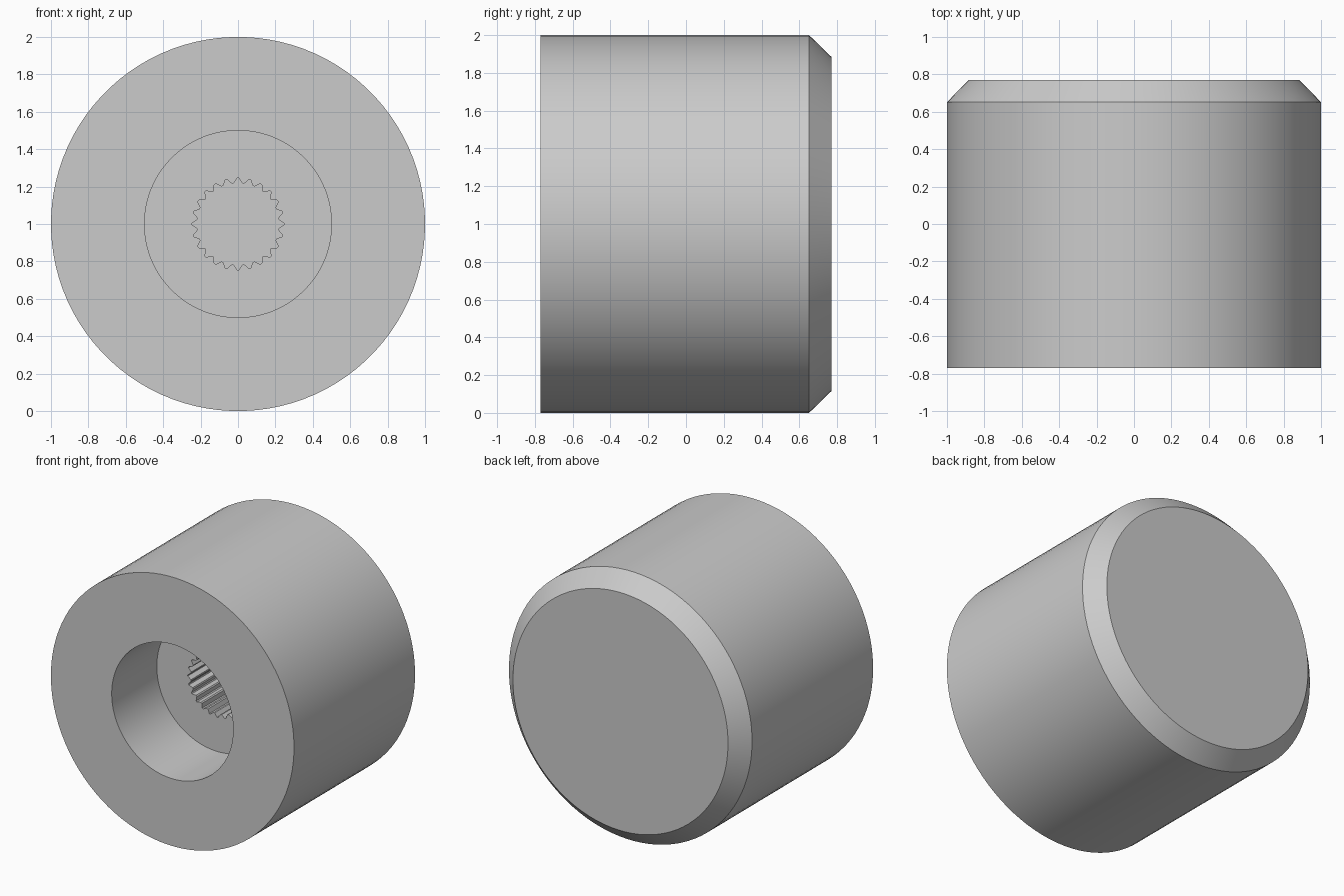
import bpy, bmesh
from math import sin, cos, pi, radians

cube = bpy.data.objects.get("Cube")
if cube:
    bpy.data.objects.remove(cube, do_unlink=True)

TEETH = 24
SEGMENTS = TEETH * 4
CENTRE_Z = 1.0

grey = bpy.data.materials.new("plain grey")
grey.use_nodes = True
grey.diffuse_color = (0.6, 0.6, 0.6, 1)
grey.node_tree.nodes["Principled BSDF"].inputs["Base Color"].default_value = (0.6, 0.6, 0.6, 1)


def circle(radius):
    """Evenly spaced (angle, radius) pairs."""
    return [(pi / 2 + 2 * pi * (i - 0.5) / SEGMENTS, radius) for i in range(SEGMENTS)]


def spline(outer, inner):
    """Toothed outline with four points per tooth, one groove at the top."""
    tooth = ((-0.07, outer), (0.07, outer), (0.41, inner), (0.59, inner))
    return [(pi / 2 + 2 * pi * (t + offset) / TEETH, r)
            for t in range(TEETH) for offset, r in tooth]


bm = bmesh.new()


def ring(outline, y):
    return [bm.verts.new((r * cos(a), y, CENTRE_Z + r * sin(a))) for a, r in outline]


# Outline from the back cap, round the outside and into the socket
rings = [
    ring(circle(0.885), 0.77),
    ring(circle(1.0), 0.652),
    ring(circle(1.0), -0.77),
    ring(circle(0.5), -0.77),
    ring(circle(0.5), -0.24),
    ring(spline(0.246, 0.219), -0.24),
    ring(spline(0.246, 0.219), 0.18),
]
for a, b in zip(rings, rings[1:]):
    for i in range(SEGMENTS):
        j = (i + 1) % SEGMENTS
        bm.faces.new((a[i], a[j], b[j], b[i]))

# Back cap and socket floor
bm.faces.new(rings[0])
bm.faces.new(rings[-1])
bmesh.ops.recalc_face_normals(bm, faces=bm.faces)

mesh = bpy.data.meshes.new("knob_body")
bm.to_mesh(mesh)
bm.free()
mesh.materials.append(grey)
knob = bpy.data.objects.new("knob_body", mesh)
bpy.context.collection.objects.link(knob)

# Smooth walls with crisp rims
bpy.ops.object.select_all(action="DESELECT")
knob.select_set(True)
bpy.context.view_layer.objects.active = knob
bpy.ops.object.shade_smooth_by_angle(angle=radians(30))
